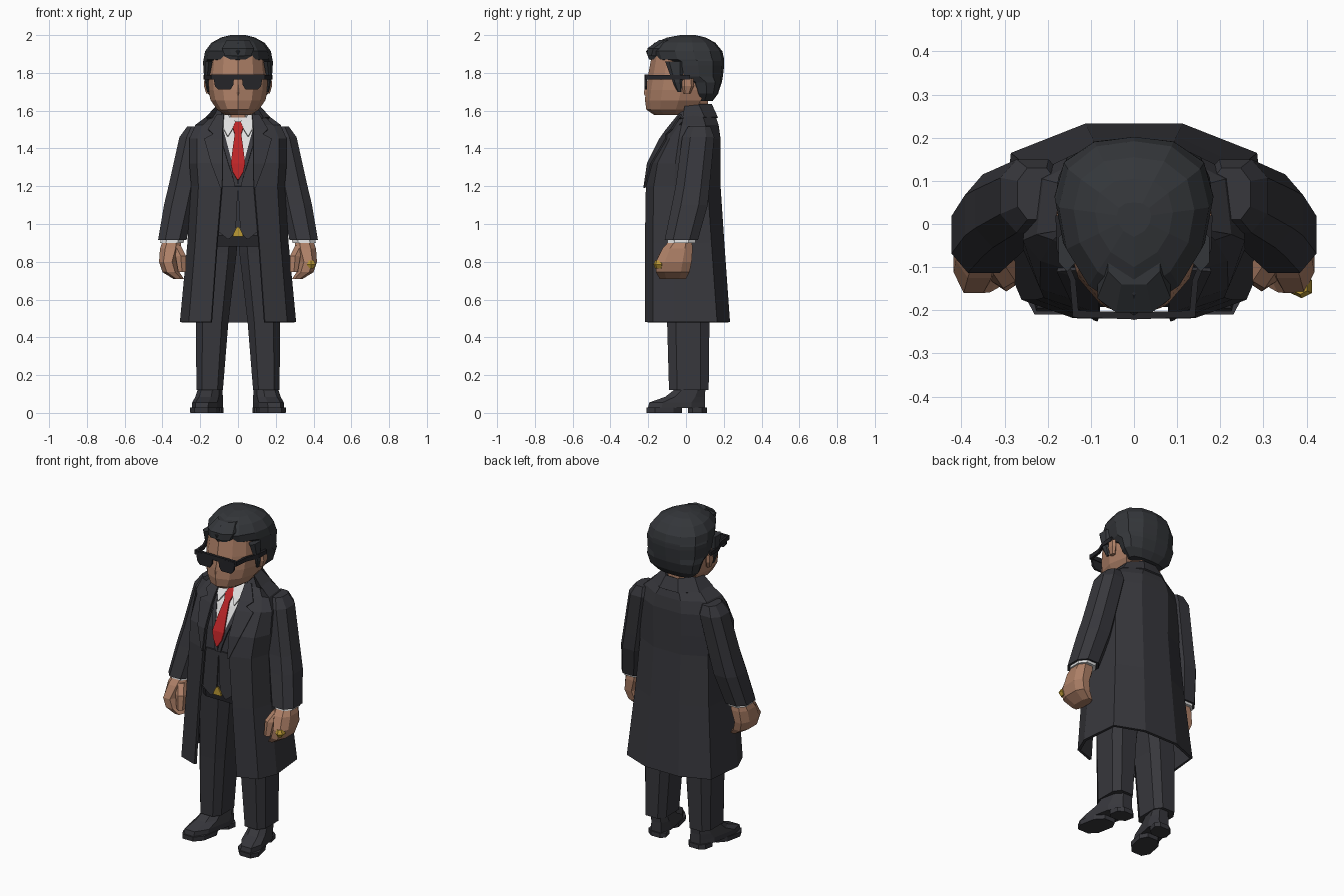
import bpy, bmesh, math

cube = bpy.data.objects.get("Cube")
if cube:
    bpy.data.objects.remove(cube, do_unlink=True)


def material(name, r, g, b):
    mat = bpy.data.materials.new(name)
    mat.use_nodes = True
    mat.diffuse_color = (r, g, b, 1)
    mat.node_tree.nodes["Principled BSDF"].inputs["Base Color"].default_value = (r, g, b, 1)
    return mat


suit = material("charcoal_cloth", .038, .038, .045)
hair = material("black_hair", .034, .037, .042)
skin = material("tan_skin", .42, .215, .135)
white = material("white_shirt", .75, .75, .75)
red = material("red_silk", .5, .018, .02)
gold = material("gold", .5, .32, .035)
black = material("glossy_black", .018, .018, .022)


def build(name, verts, faces, mat, mirror=False, thick=0):
    bm = bmesh.new()
    points = [bm.verts.new(v) for v in verts]
    for face in faces:
        bm.faces.new([points[i] for i in face])
    bmesh.ops.recalc_face_normals(bm, faces=bm.faces[:])
    mesh = bpy.data.meshes.new(name)
    bm.to_mesh(mesh)
    bm.free()
    mesh.materials.append(mat)
    obj = bpy.data.objects.new(name, mesh)
    bpy.context.collection.objects.link(obj)
    if mirror:
        mod = obj.modifiers.new("Mirror", "MIRROR")
        mod.use_clip = True
    if thick:
        mod = obj.modifiers.new("Solidify", "SOLIDIFY")
        mod.thickness = thick
        mod.offset = 0
    return obj


def loft(name, rings, mat, mirror=False, closed=True, thick=0):
    """Join equal rings of points with quads, capping closed ones."""
    n = len(rings[0])
    verts = [p for r in rings for p in r]
    faces = []
    for k in range(len(rings) - 1):
        for i in range(n if closed else n - 1):
            j = (i + 1) % n
            faces.append((k * n + i, k * n + j, (k + 1) * n + j, (k + 1) * n + i))
    if closed:
        last = (len(rings) - 1) * n
        faces += [tuple(range(n)), tuple(range(last, last + n))]
    return build(name, verts, faces, mat, mirror, thick)


def ring(z, cx, cy, rx, ry, power=.8, shear=0, n=8):
    """Faceted oval that touches its half-widths rx and ry."""
    pts = []
    for i in range(n):
        a = math.tau * (i + .5) / n
        top = math.cos(math.pi / n)
        x, y = [math.copysign(abs(f / top) ** power, f) for f in (math.cos(a), math.sin(a))]
        pts.append((cx + rx * x - shear * (cy + ry * y), cy + ry * y, z))
    return pts


def stack(name, rows, mat, mirror=True, **kw):
    return loft(name, [ring(*r, **kw) for r in rows], mat, mirror)


def outline(z, w, front, back, shape):
    """Symmetric section: shape lists width and depth fractions, front to back."""
    half = [(w * u, front + (back - front) * t, z) for u, t in shape]
    return half + [(-x, y, h) for x, y, h in reversed(half) if x > 0]


# Trousers
stack("trouser_leg", [(.12, .15, .015, .07, .105), (.48, .137, .012, .086, .112),
                      (.85, .113, .005, .106, .125), (1, .1, 0, .1, .13)], suit, power=.6)
# Shoes: upper, front sole and heel, toes turned outward
turn = dict(shear=.2, power=.75)
stack("shoe_upper", [(.025, .152, -.05, .066, .152), (.055, .152, -.047, .066, .148),
                     (.085, .152, -.005, .062, .105), (.13, .152, .025, .056, .078)], suit, **turn)
stack("shoe_sole", [(0, .152, -.115, .068, .093), (.028, .152, -.115, .07, .095)], suit, **turn)
stack("shoe_heel", [(0, .152, .06, .058, .05), (.028, .152, .06, .058, .05)], suit, **turn)

# Long open coat: height, opening, half-width, front and back depth
coat_rows = [(.48, .14, .30, -.21, .225), (.9, .11, .26, -.21, .195),
             (1.2, .085, .24, -.205, .175), (1.32, .085, .25, -.185, .175),
             (1.45, .085, .25, -.12, .175), (1.52, .085, .22, -.07, .165),
             (1.6, .08, .12, 0, .14)]


def coat_ring(z, opening, w, front, back):
    return [(opening, front, z), (.85 * w, front + .04, z), (w, front * .3, z),
            (.93 * w, back - .065, z), (.37 * w, back, z), (0, back, z)]


loft("coat", [coat_ring(*r) for r in coat_rows], suit, True, False, .016)
loft("coat_collar", [coat_ring(*r) for r in [(1.56, .085, .165, -.045, .16),
                                             (1.63, .075, .105, .01, .128)]], suit, True, False, .02)


def front_y(z):
    """Depth of the coat front at a height."""
    for a, b in zip(coat_rows, coat_rows[1:]):
        if z <= b[0]:
            return a[3] + (b[3] - a[3]) * (z - a[0]) / (b[0] - a[0])
    return coat_rows[-1][3]


def strip(name, rows, mat, lift, lean=0, mirror=True, thick=.009):
    """Thin plate following the chest; rows give height, inner and outer x."""
    rings = [[(x, front_y(z) - lift + lean * (x - .085), z) for x in (a, b)] for z, a, b in rows]
    return loft(name, rings, mat, mirror, False, thick)


strip("lapel", [(1.19, .083, .092), (1.32, .08, .142), (1.45, .08, .178), (1.475, .08, .13),
                (1.5, .08, .158), (1.58, .075, .11)], suit, .016, .32)

# Waistcoat body, shirt, collar and tie
body = []
for z, w in [(.94, .19), (1.2, .18), (1.32, .19), (1.45, .19), (1.52, .16), (1.57, .09)]:
    near, far = front_y(z) + .03, .13
    body.append(ring(z, 0, (near + far) / 2, w, (far - near) / 2, .6))
loft("waistcoat", body, suit)
strip("waistcoat_edge", [(1.2, 0, .018), (1.24, .004, .026), (1.32, .03, .052),
                         (1.45, .065, .09), (1.52, .085, .1)], suit, -.012)
strip("waistcoat_point", [(.92, .045, .055), (.96, .012, .105), (1.2, 0, .085)], suit, -.022)
strip("shirt_front", [(1.235, 0, .004), (1.32, 0, .04), (1.45, 0, .078),
                      (1.52, 0, .092), (1.57, 0, .08)], white, -.016)
strip("shirt_collar", [(1.465, .052, .056), (1.5, .03, .075), (1.54, .014, .084),
                       (1.58, .03, .08)], white, .006)
strip("tie", [(1.235, 0, .004), (1.275, 0, .028), (1.32, 0, .038), (1.4, 0, .028),
              (1.475, 0, .017), (1.49, 0, .022), (1.53, 0, .034), (1.54, 0, .026)], red, .004)
stack("shirt_neckband", [(1.52, 0, .04, .088, .092), (1.6, 0, .045, .082, .085)], white, False)

# Belt and buckle
stack("belt", [(.88, 0, -.01, .19, .14), (.945, 0, -.01, .19, .145)], black, False, power=.6)
strip("belt_buckle", [(.935, 0, .028), (.955, 0, .022), (.985, 0, .005)], gold, -.012)

# Arms
stack("sleeve", [(1.515, .225, .07, .045, .06), (1.46, .235, .065, .075, .085),
                 (1.2, .288, .035, .08, .09), (1.1, .31, .02, .082, .095),
                 (.915, .348, -.025, .075, .088)], suit)
stack("shirt_cuff", [(.94, .345, -.02, .062, .074), (.9, .35, -.025, .062, .074)], white)
stack("hand", [(.92, .348, -.025, .048, .055), (.87, .358, -.045, .055, .08),
               (.8, .372, -.065, .046, .095), (.745, .355, -.07, .045, .088),
               (.71, .315, -.07, .028, .07)], skin)
stack("thumb", [(.885, .33, -.07, .028, .035), (.83, .303, -.11, .028, .035),
                (.745, .296, -.125, .02, .028)], skin, n=6)
stack("finger_ring", [(.765, .385, -.143, .014, .018), (.785, .388, -.145, .024, .024),
                      (.808, .385, -.143, .016, .018)], gold, False, n=6)

# Head and neck
stack("neck", [(1.5, 0, .04, .075, .08), (1.68, 0, .03, .08, .085)], skin, False)
face_shape = [(0, 0), (.5, .09), (.82, .28), (1, .6), (.85, 1), (0, 1)]
face_rows = [(1.578, .07, -.17, .02), (1.605, .11, -.21, .05), (1.655, .145, -.217, .08),
             (1.71, .158, -.213, .1), (1.79, .162, -.2, .11), (1.9, .15, -.18, .12)]
loft("face", [outline(*r, face_shape) for r in face_rows], skin)
strip_nose = [(1.68, .022, -.232), (1.7, .024, -.235), (1.77, .012, -.21)]
loft("nose", [[(-w, -.19, z), (0, y + .012, z), (w, -.19, z)] for z, w, y in strip_nose], skin)
stack("ear", [(1.69, .158, .005, .01, .016), (1.73, .166, .01, .014, .028),
              (1.77, .166, .01, .012, .026)], skin, n=6)

# Hair cap: low at the back, stepping forward above the forehead
hair_shape = [(0, 0), (.6, .17), (.9, .38), (1, .62), (.88, .84), (.5, .97), (0, 1)]
hair_rows = [(1.65, .115, .03, .14), (1.69, .16, .01, .17), (1.75, .176, -.03, .19),
             (1.78, .18, -.13, .195), (1.84, .184, -.16, .202), (1.862, .184, -.165, .202),
             (1.872, .182, -.196, .202), (1.915, .174, -.212, .192), (1.96, .14, -.165, .155),
             (1.987, .09, -.1, .105), (2, .04, -.03, .05)]
loft("hair", [outline(*r, hair_shape) for r in hair_rows], hair)
stack("sideburn", [(1.7, .158, -.035, .006, .01), (1.75, .166, -.045, .009, .022),
                   (1.86, .155, -.06, .02, .045)], hair, n=6)
stack("quiff", [(1.89, 0, -.165, .07, .04), (1.93, 0, -.14, .085, .065),
                (1.975, 0, -.08, .06, .06)], hair, False)


# Sunglasses: lens, bar and temple arm
def bars(name, path, low, high, half, mat, axis):
    """Square rod along a path in plan, thickened along one axis."""
    rings = []
    for x, y in path:
        dx, dy = (half, 0) if axis == "x" else (0, half)
        rings.append([(x - dx, y - dy, low), (x + dx, y + dy, low),
                      (x + dx, y + dy, high), (x - dx, y - dy, high)])
    return loft(name, rings, mat, True)


lens = [(.02, 1.785), (.132, 1.785), (.122, 1.73), (.105, 1.712), (.04, 1.712), (.025, 1.735)]
loft("lens", [[(x, y, z) for x, z in lens] for y in (-.219, -.207)], black, True)
bars("glasses_bar", [(0, -.213), (.142, -.208)], 1.765, 1.792, .008, black, "y")
bars("temple_arm", [(.135, -.21), (.142, -.13), (.172, -.06), (.175, .02)], 1.765, 1.79, .007, black, "x")
